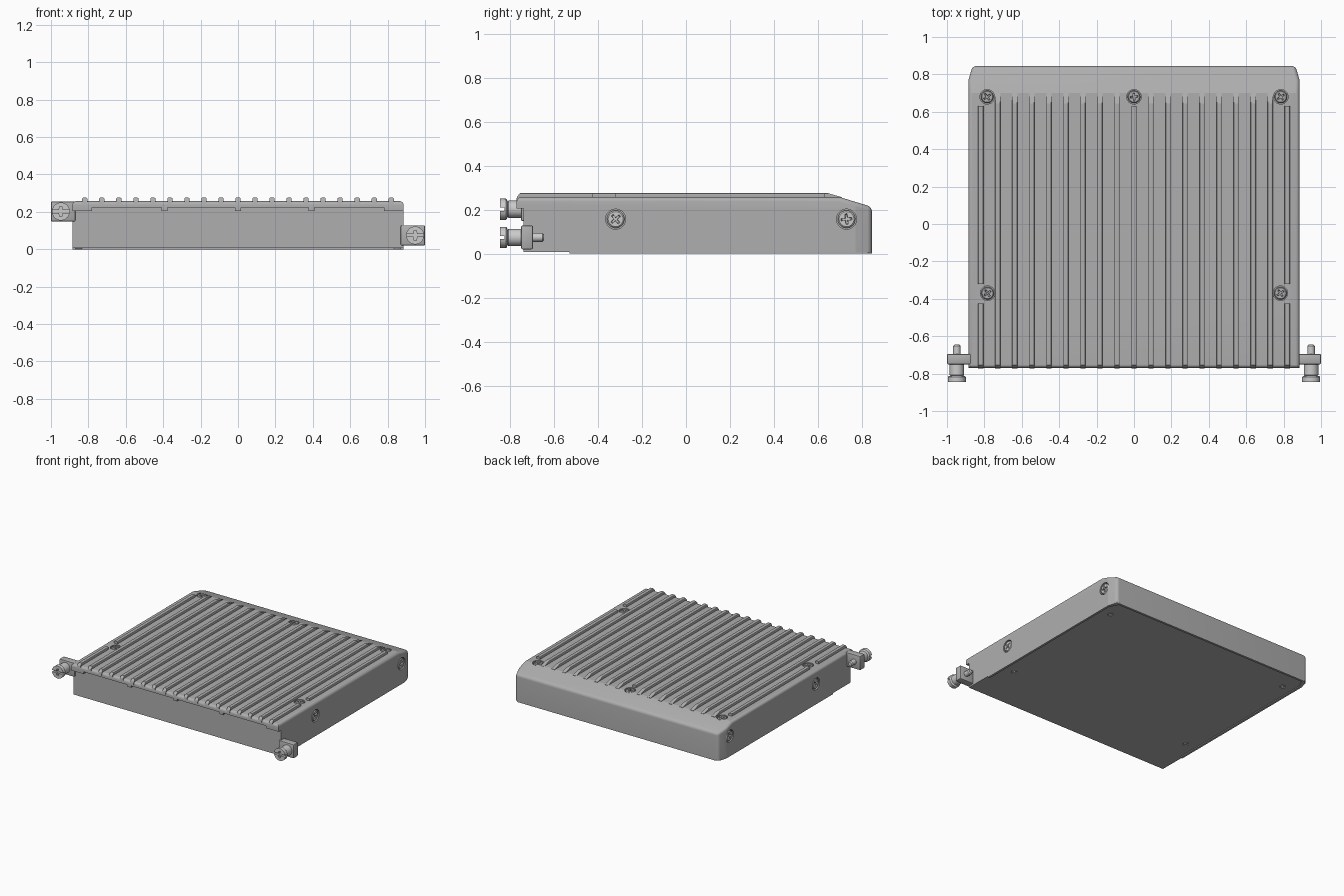
import bpy, bmesh, math
from mathutils import Vector, Matrix, Euler

if "Cube" in bpy.data.objects:
    bpy.data.objects.remove(bpy.data.objects["Cube"])

MAP = {'x': lambda u, v, w: (w, u, v),
       'y': lambda u, v, w: (u, w, v),
       'z': lambda u, v, w: (u, v, w)}
dark = bpy.data.materials.new("dark_metal")
dark.diffuse_color = (0.43, 0.43, 0.43, 1)
dark.use_nodes = True
dark.node_tree.nodes["Principled BSDF"].inputs["Base Color"].default_value = dark.diffuse_color
silver = bpy.data.materials.new("bright_metal")
silver.diffuse_color = (0.75, 0.74, 0.72, 1)
silver.use_nodes = True
silver.node_tree.nodes["Principled BSDF"].inputs["Base Color"].default_value = silver.diffuse_color


def finish(bm, name, matrix=None, angle=35, mat=dark):
    bmesh.ops.recalc_face_normals(bm, faces=bm.faces)
    me = bpy.data.meshes.new(name)
    bm.to_mesh(me)
    bm.free()
    me.shade_smooth()
    me.set_sharp_from_angle(angle=math.radians(angle))
    me.materials.append(mat)
    ob = bpy.data.objects.new(name, me)
    bpy.context.scene.collection.objects.link(ob)
    if matrix:
        ob.matrix_world = matrix
    return ob


def prism_bm(pts, axis, a, b):
    """Extrude a 2D outline from a to b along an axis."""
    bm = bmesh.new()
    lo = [bm.verts.new(MAP[axis](u, v, a)) for u, v in pts]
    hi = [bm.verts.new(MAP[axis](u, v, b)) for u, v in pts]
    bm.faces.new(lo)
    bm.faces.new(hi)
    bridge(bm, lo, hi)
    bmesh.ops.recalc_face_normals(bm, faces=bm.faces)
    return bm


def bridge(bm, p, q):
    for i in range(len(p)):
        j = (i + 1) % len(p)
        bm.faces.new((p[i], p[j], q[j], q[i]))


def box(name, x, y, z, bevel=0.0):
    bm = prism_bm([(x[0], y[0]), (x[1], y[0]), (x[1], y[1]), (x[0], y[1])], 'z', *z)
    if bevel:
        bmesh.ops.bevel(bm, geom=bm.edges[:], offset=bevel, segments=2,
                        profile=0.5, affect='EDGES')
    return finish(bm, name)


def ring(bm, r, z, n=24):
    return [bm.verts.new((r * math.cos(math.tau * (i - 1) / n), r * math.sin(math.tau * (i - 1) / n), z))
            for i in range(n)]


def lathe(name, prof, matrix, mat):
    """Revolve (radius, height) points round local z, capping both ends."""
    bm = bmesh.new()
    rings = [ring(bm, r, h) for r, h in prof]
    for p, q in zip(rings, rings[1:]):
        bridge(bm, p, q)
    bm.faces.new(rings[0])
    bm.faces.new(rings[-1])
    return finish(bm, name, matrix, mat=mat)


def screw(name, m, r, mat):
    """Sunken round head facing local +z with a cross-shaped recess."""
    bm = bmesh.new()
    rings = [ring(bm, *p) for p in ((r, -0.022), (r, -0.006), (r * 0.85, -0.001))]
    for p, q in zip(rings, rings[1:]):
        bridge(bm, p, q)
    a, b = r * 0.13, r * 0.62
    cross = [Matrix.Rotation(k * math.pi / 2, 2) @ Vector(c)
             for k in range(4) for c in ((b, -a), (b, a), (a, a))]
    top = [bm.verts.new((c.x, c.y, -0.001)) for c in cross]
    low = [bm.verts.new((c.x * 0.8, c.y * 0.8, -0.015)) for c in cross]
    bridge(bm, top, low)
    bm.faces.new(low)
    rim = rings[-1]
    for i in range(12):
        bm.faces.new((top[i], rim[2 * i], rim[2 * i + 1], rim[(2 * i + 2) % 24], top[(i + 1) % 12]))
    return finish(bm, name, m, mat=mat)


# Housing: side profile with overhanging front hood and sloped back
W, TOP = 0.885, 0.257
bm = prism_bm([(-0.74, 0.008), (0.845, 0.008), (0.845, 0.213), (0.70, TOP),
               (-0.77, TOP), (-0.77, 0.222), (-0.74, 0.222)], 'x', -W, W)
for s in (-1, 1):  # tapered back corners
    cut = bmesh.ops.bisect_plane(bm, geom=bm.verts[:] + bm.edges[:] + bm.faces[:],
                                 plane_co=(s * W, 0.77, 0), plane_no=(s * 0.075, 0.022, 0),
                                 clear_outer=True)
    bmesh.ops.edgeloop_fill(bm, edges=[e for e in cut['geom_cut'] if isinstance(e, bmesh.types.BMEdge)])
bmesh.ops.recalc_face_normals(bm, faces=bm.faces)


def rounded(e):
    p, q = (v.co for v in e.verts)
    if e.calc_face_angle(0) < 0.6:
        return False
    upper = min(p.z, q.z) > 0.2 and not (max(p.y, q.y) < -0.7 and min(p.z, q.z) < 0.23)
    back = min(p.y, q.y) > 0.84 and abs(p.z - q.z) > 0.1
    return upper or back


bmesh.ops.bevel(bm, geom=[e for e in bm.edges if rounded(e)], offset=0.02, segments=6,
                profile=0.5, affect='EDGES', clamp_overlap=True)
housing = finish(bm, "housing")

# Screw placement: name, transform, head radius, material
spots = []


def spot(name, loc, rot, r, turn, mat):
    m = Matrix.Translation(loc) @ Euler(rot).to_matrix().to_4x4() @ Matrix.Rotation(turn, 4, 'Z')
    spots.append((name, m, r, mat))


for k, (x, y) in enumerate([(-0.785, 0.68), (0.785, 0.68), (0, 0.68), (-0.783, -0.37), (0.783, -0.37)]):
    spot(f"top_screw_{k + 1}", (x, y, TOP), (0, 0, 0), 0.034, 0.6 if x else 0.1, dark)
    if x:
        spot(f"bottom_screw_{k + 1}", (x, y, 0.008), (math.pi, 0, 0), 0.018, 0.6, silver)
for s, side in ((-1, "left"), (1, "right")):
    for y, t, end in ((-0.32, 0.7, "front"), (0.73, 0.1, "back")):
        spot(f"{side}_side_screw_{end}", (s * W, y, 0.157), (0, s * math.pi / 2, 0), 0.04, t, silver)

# Sink round pockets for all the screws
bm = bmesh.new()
for name, m, r, mat in spots:
    bmesh.ops.create_cone(bm, cap_ends=True, segments=32, radius1=r * 1.14, radius2=r * 1.14,
                          depth=0.04, matrix=m)
cutter = finish(bm, "pocket_cutter")
cutter.hide_render = True
mod = housing.modifiers.new("pockets", 'BOOLEAN')
mod.object, mod.operation, mod.solver = cutter, 'DIFFERENCE', 'EXACT'
bpy.context.view_layer.update()
me = bpy.data.meshes.new_from_object(housing.evaluated_get(bpy.context.evaluated_depsgraph_get()))
housing.modifiers.clear()
housing.data = me
me.shade_smooth()
me.set_sharp_from_angle(angle=math.radians(16))
bpy.data.objects.remove(cutter)
for args in spots:
    screw(*args)

# Bottom lip left by the wrapped side and back walls
half = [(W, -0.53), (W, 0.77), (0.868, 0.828), (0.846, 0.845)]
inner = [(0.835, 0.828), (0.868, 0.76), (0.868, -0.53)]
outline = half + [(-x, y) for x, y in half[::-1]] + [(-x, y) for x, y in inner[::-1]] + inner
finish(prism_bm(outline, 'z', 0, 0.008), "bottom_lip")

# Hood tabs along the front edge
for s, side in ((-1, "left"), (1, "right")):
    box(f"hood_corner_{side}", sorted((s * 0.78, s * W)), (-0.77, -0.735), (0.205, 0.223))
for i in (-1, 0, 1):
    box(f"hood_tab_{i + 2}", (i * 0.393 - 0.015, i * 0.393 + 0.015), (-0.765, -0.735), (0.205, 0.223))


# Cooling ribs, interrupted where the top screws sit
def rib(name, x, y0, y1):
    pts = [(y0, 0.237)]
    pts += [(y0 + 0.003, 0.258), (y0 + 0.018, 0.276)] if y0 < -0.7 else [(y0, 0.276)]
    pts += [(0.643, 0.276), (0.708, TOP), (0.708, 0.24)] if y1 > 0.65 else [(y1, 0.276), (y1, 0.24)]
    b = prism_bm(pts, 'x', x - 0.014, x + 0.014)
    tops = [e for e in b.edges if all(v.co.z > 0.27 for v in e.verts)
            and abs(e.verts[0].co.x - e.verts[1].co.x) < 1e-5]
    bmesh.ops.bevel(b, geom=tops, offset=0.006, segments=2, profile=0.5, affect='EDGES')
    finish(b, name, angle=15)


for i in range(19):
    if i in (0, 18):
        spans = [(-0.772, -0.425), (-0.32, 0.63)]
    else:
        spans = [(-0.772, 0.63 if i == 9 else 0.70)]
    for k, (y0, y1) in enumerate(spans):
        rib(f"rib_{i + 1}_{k + 1}", (i - 9) * 0.091, y0, y1)


# Mounting ears with slotted thumb screws
def ear(side, s, cx, cz):
    box(f"{side}_ear", sorted((s * 0.87, s * 1.0)), (-0.75, -0.695), (cz - 0.054, cz + 0.054), 0.007)
    m = Matrix.Translation((cx, 0, cz)) @ Matrix.Rotation(math.pi / 2, 4, 'X')  # local z = -y
    lathe(f"{side}_thumb_screw", [(0.013, 0.645), (0.02, 0.653), (0.02, 0.70), (0.039, 0.70),
                                  (0.039, 0.808), (0.034, 0.811), (0.044, 0.814), (0.048, 0.818),
                                  (0.048, 0.826)], m, silver)
    a0, slot, r = 0.15, 0.007, 0.048
    arc = [(r * math.cos(a0 + (math.pi - 2 * a0) * i / 14), r * math.sin(a0 + (math.pi - 2 * a0) * i / 14))
           for i in range(15)]
    half = arc + [(-0.01, slot), (-0.007, 0.026), (0.007, 0.026), (0.01, slot)]
    for k, name in ((1, "upper"), (-1, "lower")):
        b = prism_bm([(x + cx, k * z + cz) for x, z in half], 'y', -0.845, -0.82)
        finish(b, f"{side}_knob_{name}", mat=silver)


ear("right", 1, 0.947, 0.074)
ear("left", -1, -0.947, 0.202)
